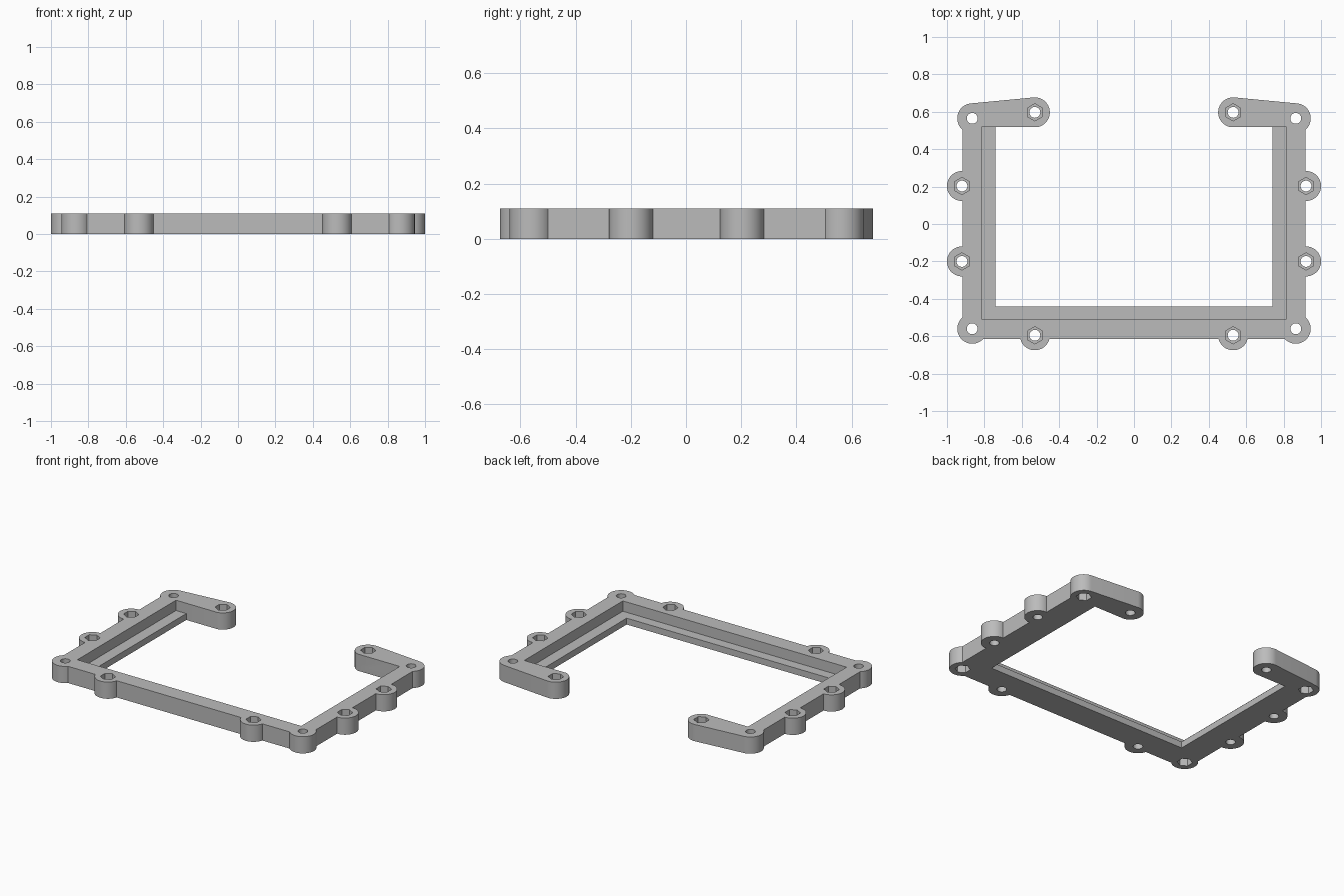
import bpy, bmesh, math
from mathutils import Vector
from mathutils.geometry import convex_hull_2d

cube = bpy.data.objects.get("Cube")
if cube:
    bpy.data.objects.remove(cube, do_unlink=True)

HEIGHT, LEDGE = 0.11, 0.042
BOSS_R, HOLE_R, NUT_R, NUT_DEPTH = 0.08, 0.029, 0.046, 0.05
ARM_Y = 0.519

grey = bpy.data.materials.new("plain grey")
grey.use_nodes = True
colour = (0.5, 0.5, 0.5, 1)
grey.diffuse_color = colour
grey.node_tree.nodes["Principled BSDF"].inputs["Base Color"].default_value = colour


def circle(x, y, r, n=64):
    """Points of a polygon with a corner towards the back."""
    return [Vector((x + r * math.sin(math.tau * i / n), y + r * math.cos(math.tau * i / n)))
            for i in range(n)]


def rect(x0, x1, y0, y1):
    return [Vector(p) for p in ((x0, y0), (x1, y0), (x1, y1), (x0, y1))]


def prism(name, points, z0=0, z1=HEIGHT):
    """Upright solid over the convex outline of the points."""
    bm = bmesh.new()
    verts = [bm.verts.new((points[i].x, points[i].y, z0)) for i in convex_hull_2d(points)]
    face = bm.faces.new(verts)
    new = bmesh.ops.extrude_face_region(bm, geom=[face])["geom"]
    top = [v for v in new if isinstance(v, bmesh.types.BMVert)]
    bmesh.ops.translate(bm, verts=top, vec=(0, 0, z1 - z0))
    bmesh.ops.recalc_face_normals(bm, faces=bm.faces)
    mesh = bpy.data.meshes.new(name)
    bm.to_mesh(mesh)
    bm.free()
    mesh.materials.append(grey)
    obj = bpy.data.objects.new(name, mesh)
    bpy.context.collection.objects.link(obj)
    return obj


def combine(target, tool, operation):
    """Apply a boolean and discard the tool."""
    mod = target.modifiers.new("combine", "BOOLEAN")
    mod.operation, mod.solver, mod.object = operation, "EXACT", tool
    bpy.context.view_layer.objects.active = target
    bpy.ops.object.modifier_apply(modifier=mod.name)
    bpy.data.objects.remove(tool, do_unlink=True)


corners = [(s * 0.865, y) for s in (-1, 1) for y in (-0.56, 0.565)]
bosses = [(s * x, y) for s in (-1, 1)
          for x, y in ((0.92, 0.203), (0.92, -0.2), (0.53, -0.595), (0.53, 0.597))]

# Front bar, side bars and tapered rear arms
frame = prism("mounting_frame", rect(-0.918, 0.918, -0.615, -0.44))
for s in (-1, 1):
    side = prism("side_bar", rect(s * 0.74, s * 0.918, -0.615, 0.565))
    combine(frame, side, "UNION")
    arm = prism("rear_arm", circle(s * 0.865, 0.565, BOSS_R) + circle(s * 0.53, 0.597, BOSS_R))
    combine(frame, arm, "UNION")

# Round lugs on the front corners and along the edges
for x, y in corners + bosses:
    if y < 0.5:
        combine(frame, prism("lug", circle(x, y, BOSS_R)), "UNION")

# Stepped opening that leaves a ledge on three sides
combine(frame, prism("opening", rect(-0.74, 0.74, -0.44, ARM_Y), -0.1, 0.2), "DIFFERENCE")
combine(frame, prism("recess", rect(-0.815, 0.815, -0.507, ARM_Y), LEDGE, 0.2), "DIFFERENCE")

# Screw holes, with nut pockets below at the corners and above elsewhere
for x, y in corners + bosses:
    combine(frame, prism("hole", circle(x, y, HOLE_R, 32), -0.1, 0.2), "DIFFERENCE")
    low, high = (-0.1, NUT_DEPTH) if (x, y) in corners else (HEIGHT - NUT_DEPTH, 0.2)
    combine(frame, prism("nut_pocket", circle(x, y, NUT_R, 6), low, high), "DIFFERENCE")

# Smooth round walls, sharp edges
bpy.ops.object.select_all(action="DESELECT")
frame.select_set(True)
bpy.context.view_layer.objects.active = frame
bpy.ops.object.shade_smooth_by_angle(angle=math.radians(30))
